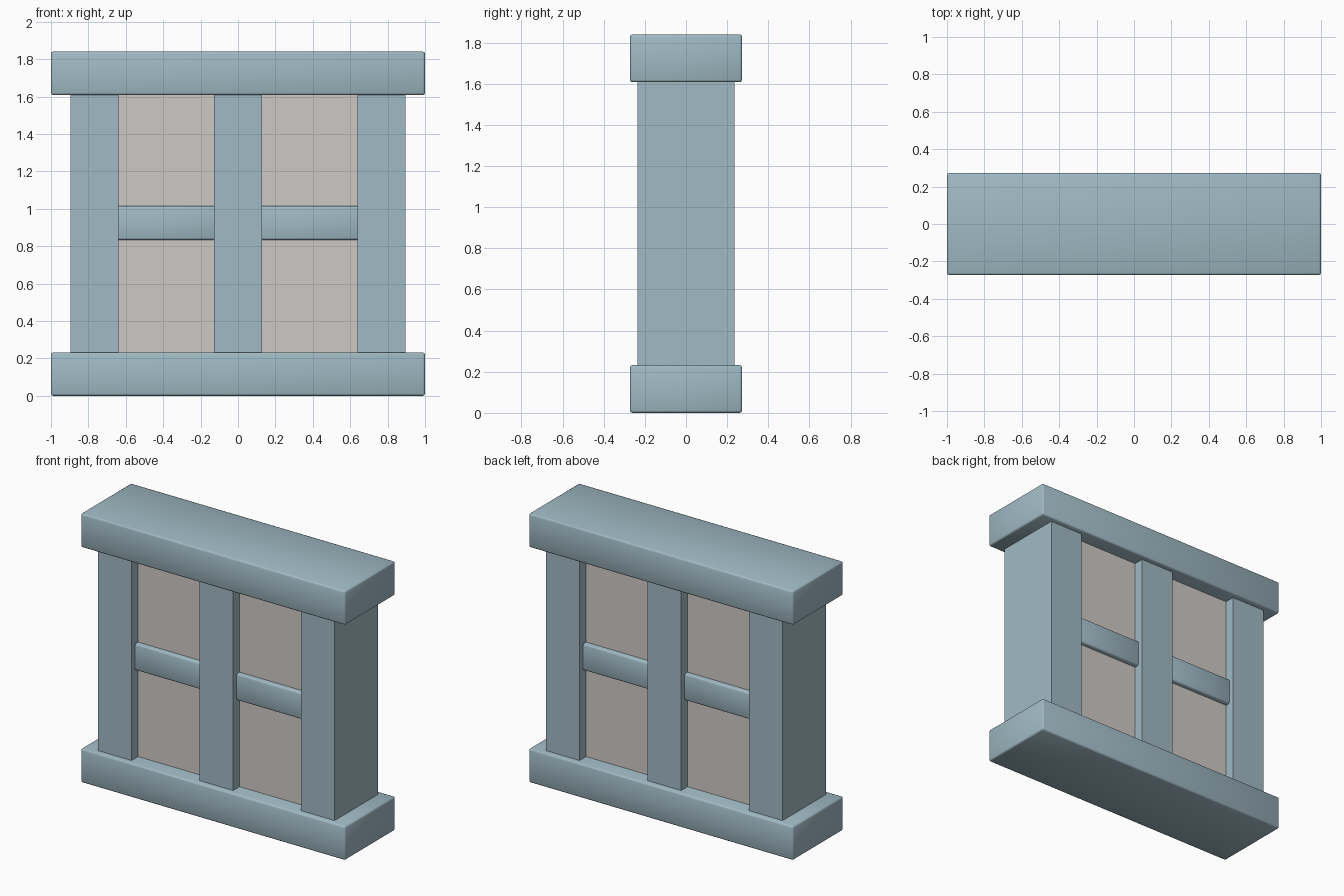
import bpy, bmesh

if "Cube" in bpy.data.objects:
    bpy.data.objects.remove(bpy.data.objects["Cube"])


def srgb(*rgb):
    return [((c / 255 + 0.055) / 1.055) ** 2.4 for c in rgb] + [1.0]


def material(name, color):
    m = bpy.data.materials.new(name)
    m.diffuse_color = color
    m.use_nodes = True
    m.node_tree.nodes["Principled BSDF"].inputs["Base Color"].default_value = m.diffuse_color
    return m


frame_blue = material("dusty blue frame", srgb(160, 186, 196))
panel_grey = material("warm grey panel", srgb(206, 201, 197))


def box(name, x, y, z, mat, bevel=0.0):
    """Box spanning the (min, max) pairs, with optional softened edges."""
    bm = bmesh.new()
    bmesh.ops.create_cube(bm, size=1)
    for v in bm.verts:
        v.co = [r[0] if c < 0 else r[1] for c, r in zip(v.co, (x, y, z))]
    if bevel:
        bmesh.ops.bevel(bm, geom=bm.edges[:], offset=bevel, segments=2,
                        profile=0.5, affect='EDGES')
        for f in bm.faces:
            f.smooth = True
    me = bpy.data.meshes.new(name)
    bm.to_mesh(me)
    bm.free()
    me.materials.append(mat)
    ob = bpy.data.objects.new(name, me)
    bpy.context.collection.objects.link(ob)
    return ob


HEIGHT, RAIL = 1.84, 0.232
OPENING = (RAIL, HEIGHT - RAIL)

# Top and bottom rails
box("bottom_rail", (-1, 1), (-0.273, 0.273), (0, RAIL), frame_blue, 0.012)
box("top_rail", (-1, 1), (-0.273, 0.273), (HEIGHT - RAIL, HEIGHT), frame_blue, 0.012)

# Three upright posts
for name, cx in (("left_post", -0.768), ("centre_post", 0), ("right_post", 0.768)):
    box(name, (cx - 0.128, cx + 0.128), (-0.235, 0.235), OPENING, frame_blue)

# Recessed panels and raised crossbars between the posts
for side, x in (("left", (-0.64, -0.128)), ("right", (0.128, 0.64))):
    box(side + "_panel", x, (-0.165, 0.165), OPENING, panel_grey)
    # Ends run slightly into the posts so their bevels stay hidden
    box(side + "_crossbar", (x[0] - 0.02, x[1] + 0.02), (-0.197, 0.197),
        (0.833, 1.015), frame_blue, 0.012)
